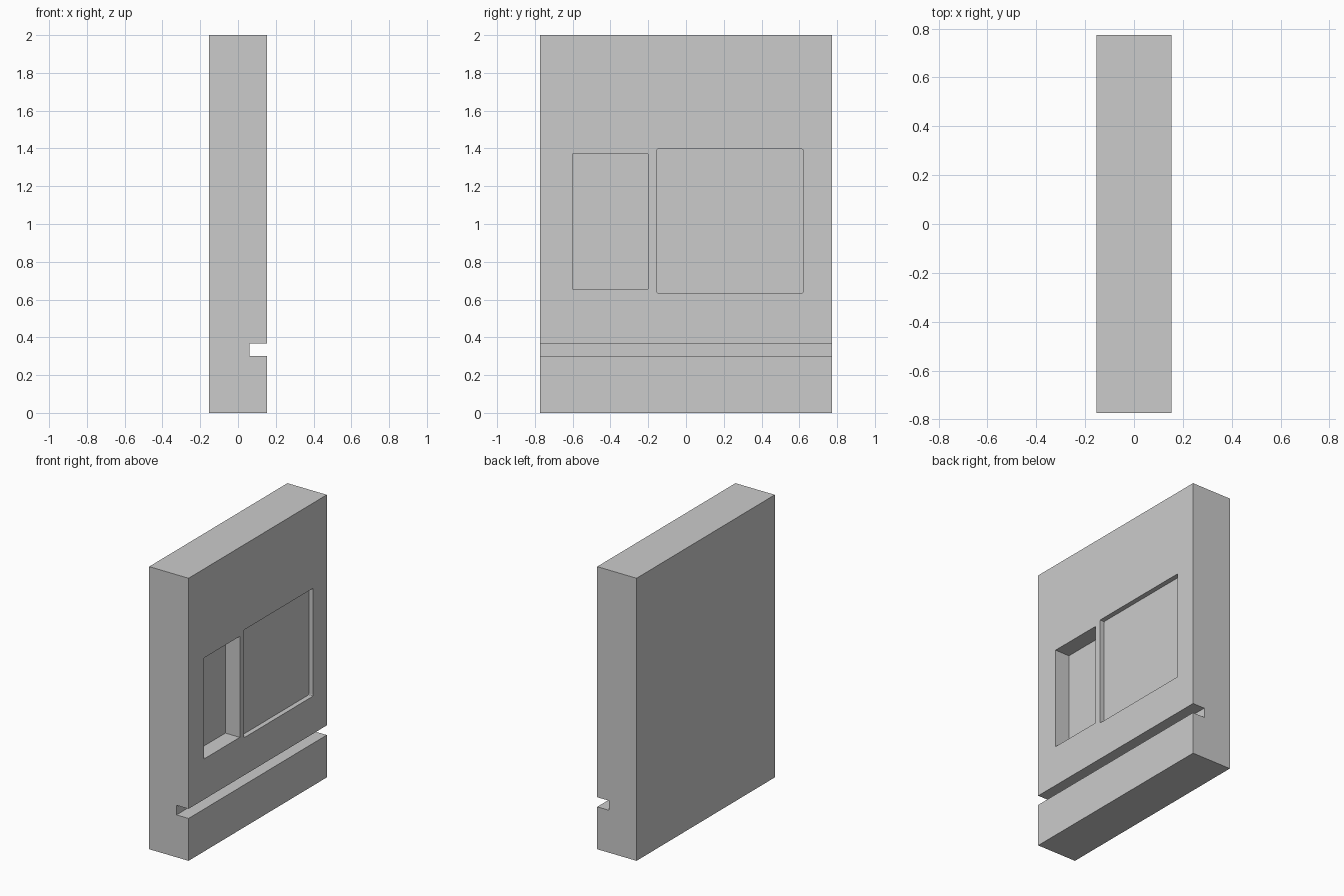
import bpy, bmesh

if "Cube" in bpy.data.objects:
    bpy.data.objects.remove(bpy.data.objects["Cube"])

HALF_X, HALF_Y, HEIGHT = 0.154, 0.773, 2.0


def box(name, x, y, z, corner=0.0):
    """Box from (min, max) ranges; corner chamfers the edges running along x."""
    bm = bmesh.new()
    bmesh.ops.create_cube(bm, size=1)
    for v in bm.verts:
        v.co = [r[0] if c < 0 else r[1] for c, r in zip(v.co, (x, y, z))]
    if corner:
        edges = [e for e in bm.edges
                 if abs(e.verts[0].co.x - e.verts[1].co.x) > 1e-5]
        bmesh.ops.bevel(bm, geom=edges, offset=corner, segments=2,
                        profile=0.5, affect='EDGES')
    mesh = bpy.data.meshes.new(name)
    bm.to_mesh(mesh)
    bm.free()
    obj = bpy.data.objects.new(name, mesh)
    bpy.context.collection.objects.link(obj)
    return obj


# Upright slab
slab = box("slab", (-HALF_X, HALF_X), (-HALF_Y, HALF_Y), (0, HEIGHT))

# Cuts in the +x face: name, depth, y range, z range, corner radius
cuts = [
    ("groove_cutter", 0.094, (-1, 1), (0.30, 0.368), 0),
    ("deep_recess_cutter", 0.113, (-0.60, -0.20), (0.655, 1.37), 0),
    ("shallow_recess_cutter", 0.034, (-0.155, 0.62), (0.634, 1.397), 0.008),
]
for name, depth, y, z, corner in cuts:
    cutter = box(name, (HALF_X - depth, HALF_X + 0.1), y, z, corner)
    cutter.hide_render = True
    mod = slab.modifiers.new(name, 'BOOLEAN')
    mod.operation = 'DIFFERENCE'
    mod.solver = 'EXACT'
    mod.object = cutter

# Apply the cuts and remove the cutters
bpy.context.view_layer.objects.active = slab
for mod in list(slab.modifiers):
    cutter = mod.object
    bpy.ops.object.modifier_apply(modifier=mod.name)
    bpy.data.objects.remove(cutter)
